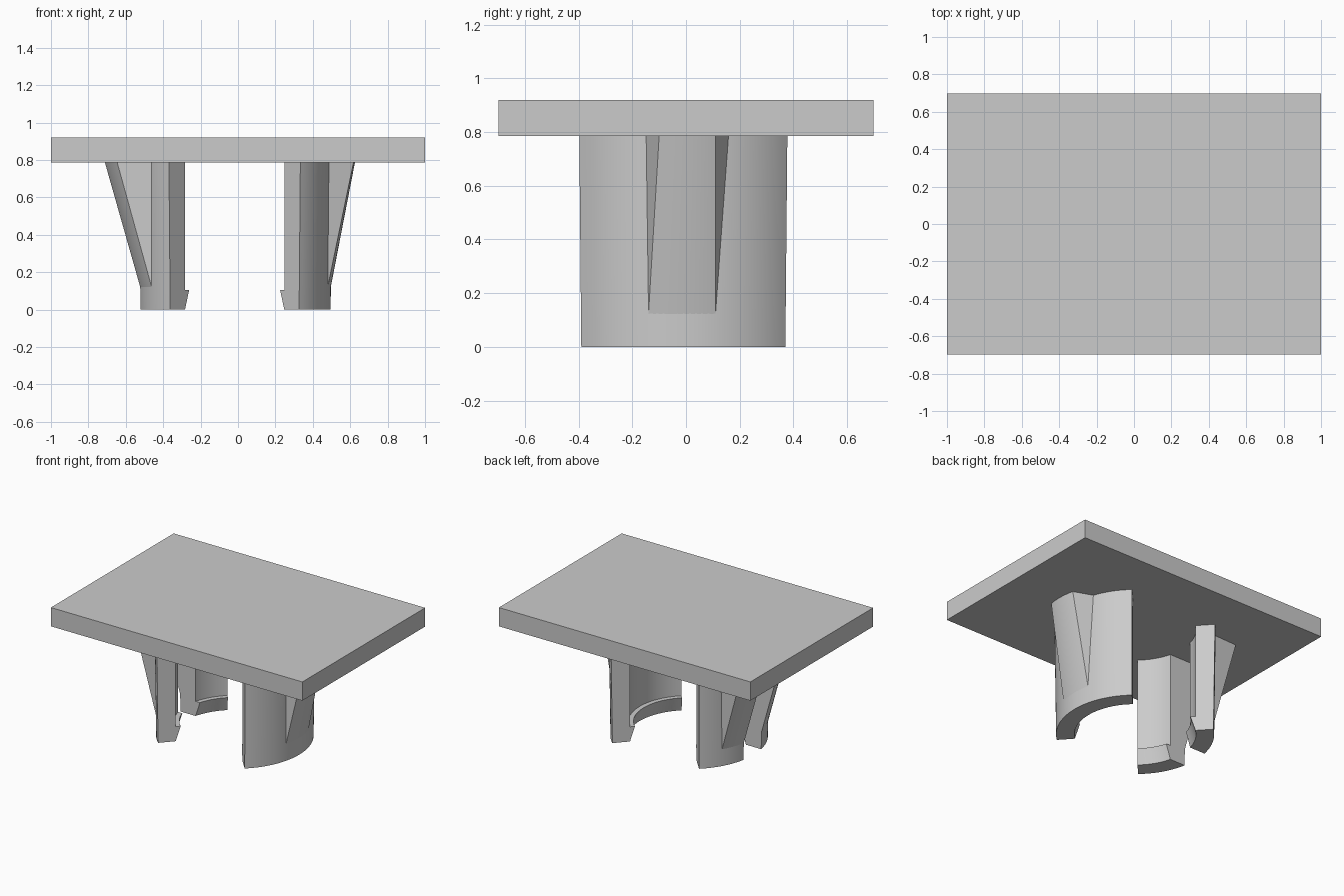
import bpy
import bmesh
from math import sin, cos, asin, sqrt, radians, pi

default = bpy.data.objects.get("Cube")
if default:
    bpy.data.objects.remove(default, do_unlink=True)

# Shared dimensions: ring centre, draft radii and heights
CX, CY = -0.018, -0.01
R_LOW, R_TOP, R_IN, R_HOOK = 0.513, 0.523, 0.395, 0.362
Z_PLATE, Z_TOP, Z_HOOK, Z_RIB = 0.785, 0.92, 0.105, 0.115
END = radians(47.8)
GAP = 0.1

grey = bpy.data.materials.new("plain_grey")
grey.use_nodes = True
grey.diffuse_color = (0.6, 0.6, 0.6, 1)
grey.node_tree.nodes["Principled BSDF"].inputs["Base Color"].default_value = (0.6, 0.6, 0.6, 1)


def finish(bm, name, smooth=True):
    bmesh.ops.recalc_face_normals(bm, faces=bm.faces)
    mesh = bpy.data.meshes.new(name)
    bm.to_mesh(mesh)
    bm.free()
    mesh.materials.append(grey)
    obj = bpy.data.objects.new(name, mesh)
    bpy.context.collection.objects.link(obj)
    if smooth:
        bpy.ops.object.select_all(action='DESELECT')
        obj.select_set(True)
        bpy.context.view_layer.objects.active = obj
        bpy.ops.object.shade_smooth_by_angle(angle=radians(25))
    return obj


def loft(name, sections):
    """Skin a row of closed cross-sections and cap both ends."""
    bm = bmesh.new()
    rows = [[bm.verts.new(p) for p in s] for s in sections]
    n = len(rows[0])
    for a, b in zip(rows, rows[1:]):
        for i in range(n):
            j = (i + 1) % n
            bm.faces.new((a[i], a[j], b[j], b[i]))
    bm.faces.new(rows[0])
    bm.faces.new(rows[-1])
    return finish(bm, name)


def clip_leg(name, side, start, end, steps=20):
    """Curved wall with an inward hook; start and end give the angle at a radius."""
    profile = [(R_LOW, 0), (R_TOP, Z_PLATE), (R_IN, Z_PLATE),
               (R_IN, Z_HOOK), (R_HOOK, Z_HOOK), (R_IN, 0)]
    sections = []
    for k in range(steps + 1):
        t = k / steps
        ring = []
        for r, z in profile:
            a = start(r) * (1 - t) + end(r) * t
            ring.append((CX + side * r * cos(a), CY + r * sin(a), z))
        sections.append(ring)
    return loft(name, sections)


def gusset(name, side, reach, low, outer, inner, steps=12):
    """Tapered brace; each pair is the y range of one of its long edges."""
    def on_ring(span, t, r, push, z):
        y = span[0] * (1 - t) + span[1] * t
        return (CX + side * (sqrt(r * r - y * y) + push), CY + y, z)
    return loft(name, [[on_ring(low, t, R_LOW, 0, Z_RIB),
                        on_ring(outer, t, R_LOW, reach, Z_PLATE),
                        on_ring(inner, t, R_TOP, -0.004, Z_PLATE)]
                       for t in (k / steps for k in range(steps + 1))])


# Flat top plate
bm = bmesh.new()
bmesh.ops.create_cube(bm, size=1)
for v in bm.verts:
    v.co.x *= 2
    v.co.y *= 1.395
    v.co.z = Z_TOP if v.co.z > 0 else Z_PLATE
finish(bm, "top_plate", smooth=False)

# Wide leg on the left with its central brace
clip_leg("left_leg", 1, lambda r: -END, lambda r: END, 36)
gusset("left_brace", 1, 0.13, (-0.13, 0.12), (-0.09, 0.12), (-0.14, 0.17))

# Split pair of legs on the right, mirrored across the gap
for label, s in (("front", -1), ("back", 1)):
    clip_leg(label + "_right_leg", -1,
             lambda r: s * asin(GAP / r), lambda r: s * END)
    gusset(label + "_right_brace", -1, 0.19,
           (s * GAP, s * 0.26), (s * GAP, s * 0.268), (s * GAP, s * 0.276))
